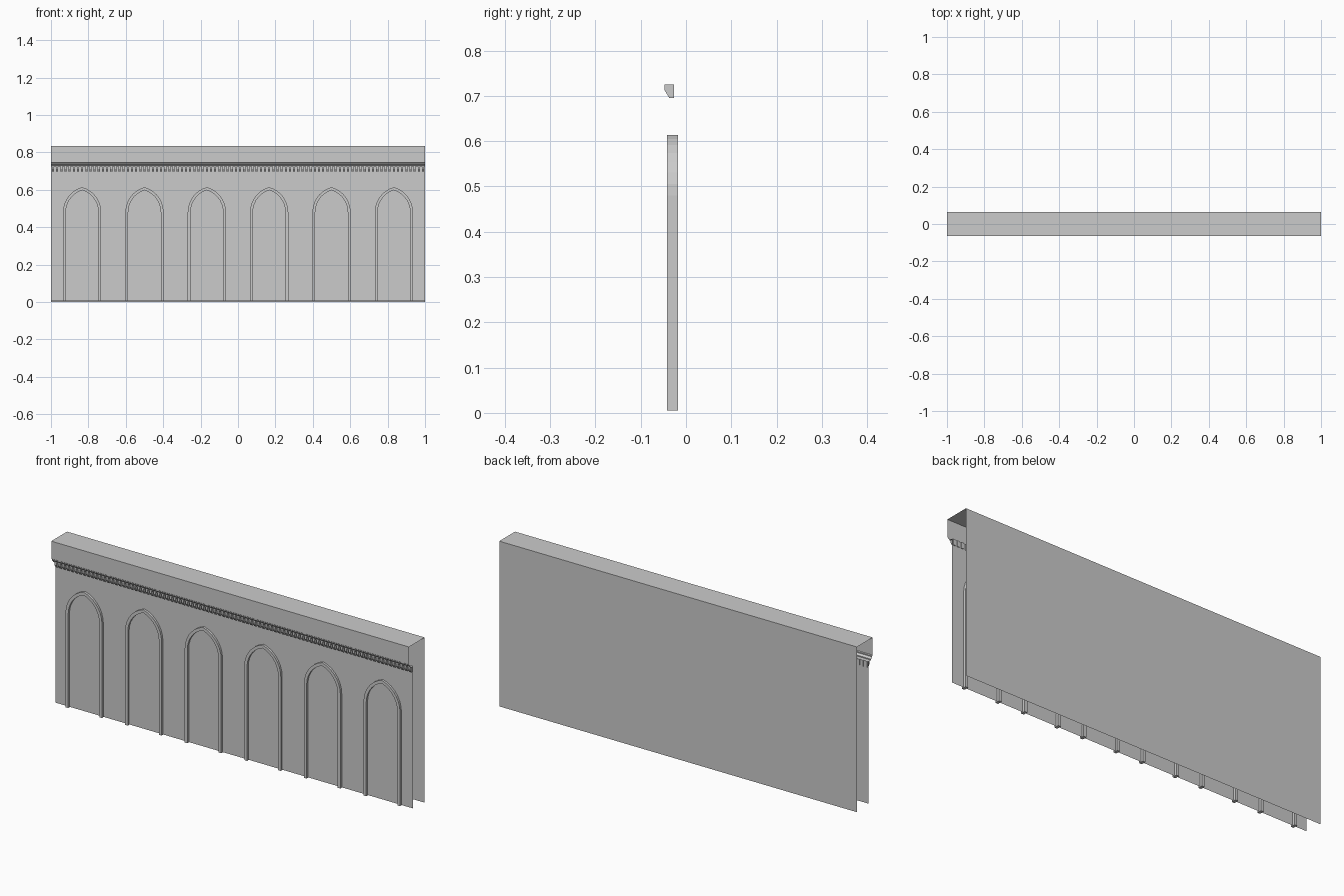
import bpy, bmesh, math

if "Cube" in bpy.data.objects:
    bpy.data.objects.remove(bpy.data.objects["Cube"])

WALL_Y = -0.031


def make(name, verts, faces):
    me = bpy.data.meshes.new(name)
    me.from_pydata(verts, [], faces)
    me.update()
    ob = bpy.data.objects.new(name, me)
    bpy.context.collection.objects.link(ob)
    return ob


def extrude_x(name, profile, x0, x1, caps=False, closed=False):
    """Sweep a (y, z) profile along x."""
    n = len(profile)
    verts = [(x, y, z) for x in (x0, x1) for y, z in profile]
    faces = [(i, n + i, n + (i + 1) % n, (i + 1) % n)
             for i in range(n if closed else n - 1)]
    if caps:
        faces += [tuple(range(n)), tuple(range(2 * n - 1, n - 1, -1))]
    return make(name, verts, faces)


def recalc(ob):
    bm = bmesh.new()
    bm.from_mesh(ob.data)
    bmesh.ops.recalc_face_normals(bm, faces=bm.faces)
    bm.to_mesh(ob.data)
    bm.free()


def pointed_arch(half, spring, apex, bottom, steps=7):
    """Outline (x, z) of a slightly pointed two-centre arch on straight legs."""
    h = apex - spring
    r = (half * half + h * h) / (2 * half)
    end = math.asin(h / r)
    right = [(half, bottom)]
    for i in range(steps + 1):
        a = end * i / steps
        right.append((half - r + r * math.cos(a), spring + r * math.sin(a)))
    right[-1] = (0.0, apex)
    return right + [(-x, z) for x, z in reversed(right[:-1])]


# Open-ended shell: back sheet, flat top, parapet, cornice mouldings, front wall
shell = [(0.063, 0.0), (0.063, 0.835), (-0.063, 0.835), (-0.063, 0.746),
         (-0.059, 0.743), (-0.059, 0.738), (-0.054, 0.734), (-0.050, 0.730),
         (-0.050, 0.725), (WALL_Y, 0.725), (WALL_Y, 0.007)]
extrude_x("wall_shell", shell, -1, 1)

# Row of small dentils under the cornice
dentil = [(-0.047, 0.725), (-0.047, 0.712), (-0.037, 0.695),
          (-0.027, 0.695), (-0.027, 0.725)]
COUNT = 90
pitch = 2 / COUNT
first = extrude_x("dentils", dentil, -1 + pitch * 0.25, -1 + pitch * 0.75,
                  caps=True, closed=True)
recalc(first)
arr = first.modifiers.new("row", 'ARRAY')
arr.count = COUNT
arr.use_relative_offset = False
arr.use_constant_offset = True
arr.constant_offset_displace = (pitch, 0, 0)

# Arch mouldings passing through the wall sheet
outer = pointed_arch(0.102, 0.48, 0.614, 0.005)
inner = pointed_arch(0.087, 0.48, 0.598, 0.005)
n = len(outer)
rings = [(outer, -0.042), (inner, -0.042), (inner, -0.018), (outer, -0.018)]
verts = [(x, y, z) for line, y in rings for x, z in line]
faces = [(k * n + i, k * n + i + 1, ((k + 1) % 4) * n + i + 1, ((k + 1) % 4) * n + i)
         for k in range(4) for i in range(n - 1)]
faces += [(0, n, 2 * n, 3 * n), (n - 1, 4 * n - 1, 3 * n - 1, 2 * n - 1)]
for i in range(6):
    arch = make("arch_moulding", verts, faces)
    recalc(arch)
    arch.location.x = -5 / 6 + i / 3
